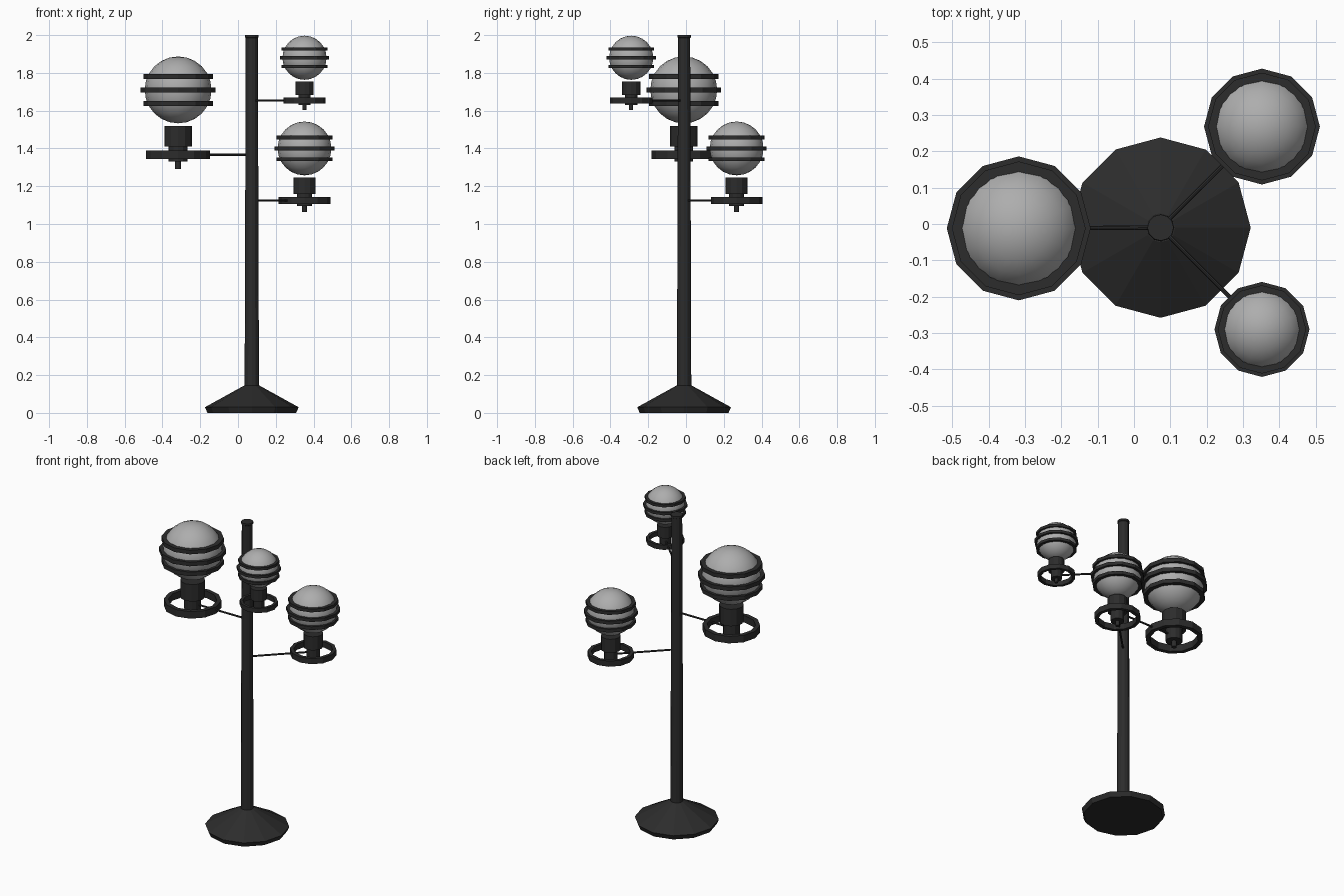
import bpy, bmesh, math
from mathutils import Vector

if "Cube" in bpy.data.objects:
    bpy.data.objects.remove(bpy.data.objects["Cube"])

def material(name, color):
    m = bpy.data.materials.new(name)
    m.diffuse_color = color
    m.use_nodes = True
    m.node_tree.nodes["Principled BSDF"].inputs["Base Color"].default_value = m.diffuse_color
    return m

DARK = material("dark_metal", (0.025, 0.025, 0.025, 1))
GLASS = material("grey_glass", (0.42, 0.42, 0.42, 0.9))
POLE = Vector((0.073, -0.01, 0))

def lathe(name, profile, loc, mat, sides=12, closed=False, smooth=False):
    """Spin (radius, z) points round z; closed profiles make rings."""
    bm = bmesh.new()
    loops = []
    for r, z in profile:
        loops.append([bm.verts.new((r * math.cos(2 * math.pi * i / sides),
                                    r * math.sin(2 * math.pi * i / sides), z))
                      for i in range(sides)])
    pairs = list(zip(loops, loops[1:]))
    if closed:
        pairs.append((loops[-1], loops[0]))
    else:
        bm.faces.new(loops[0])
        bm.faces.new(loops[-1])
    for a, b in pairs:
        for i in range(sides):
            j = (i + 1) % sides
            bm.faces.new((a[i], a[j], b[j], b[i]))
    bmesh.ops.recalc_face_normals(bm, faces=bm.faces)
    return finish(name, bm, loc, mat, smooth)

def finish(name, bm, loc, mat, smooth=False):
    me = bpy.data.meshes.new(name)
    bm.to_mesh(me)
    bm.free()
    me.materials.append(mat)
    for p in me.polygons:
        p.use_smooth = smooth
    ob = bpy.data.objects.new(name, me)
    ob.location = loc
    bpy.context.collection.objects.link(ob)
    return ob

def ring(name, inner, outer, height, loc):
    h = height / 2
    lathe(name, [(inner, -h), (outer, -h), (outer, h), (inner, h)], loc, DARK, closed=True)

def rod(name, a, b, radius):
    bm = bmesh.new()
    d = b - a
    bmesh.ops.create_cone(bm, cap_ends=True, segments=8, radius1=radius,
                          radius2=radius, depth=d.length)
    ob = finish(name, bm, (a + b) / 2, DARK)
    ob.rotation_euler = d.to_track_quat('Z', 'Y').to_euler()

def lamp(tag, x, y, z, s):
    """One lamp; z is the globe centre, s its scale."""
    c = Vector((x, y, z))
    at = lambda dz: c + Vector((0, 0, dz * s))
    # globe
    bm = bmesh.new()
    bmesh.ops.create_uvsphere(bm, u_segments=16, v_segments=12, radius=0.177 * s)
    finish(tag + "_globe", bm, c, GLASS, True)
    # bands around the globe
    for label, dz, ri, ro in (("lower", -0.071, 0.156, 0.184),
                              ("middle", 0, 0.172, 0.198),
                              ("upper", 0.071, 0.156, 0.184)):
        ring(f"{tag}_{label}_band", ri * s, ro * s, 0.026 * s, at(dz))
    # stepped socket with finial
    prof = [(0.016, -0.418), (0.016, -0.38), (0.05, -0.38), (0.05, -0.3),
            (0.073, -0.3), (0.073, -0.19)]
    lathe(tag + "_socket", [(r * s, h * s) for r, h in prof], c, DARK)
    # hoop and arm
    ring(tag + "_hoop", 0.143 * s, 0.17 * s, 0.045 * s, at(-0.343))
    hub = at(-0.343)
    rod(tag + "_arm", Vector((POLE.x, POLE.y, hub.z)), hub, 0.006)

# foot and pole
lathe("base", [(0.235, 0), (0.248, 0.03), (0.04, 0.145)], POLE, DARK)
lathe("pole", [(0.038, 0.14), (0.032, 1.985), (0.036, 1.988), (0.036, 2.0)], POLE, DARK)

# three lamps
lamp("large", -0.317, -0.012, 1.71, 1.0)
lamp("medium", 0.352, 0.268, 1.40, 0.805)
lamp("small", 0.352, -0.29, 1.88, 0.66)
